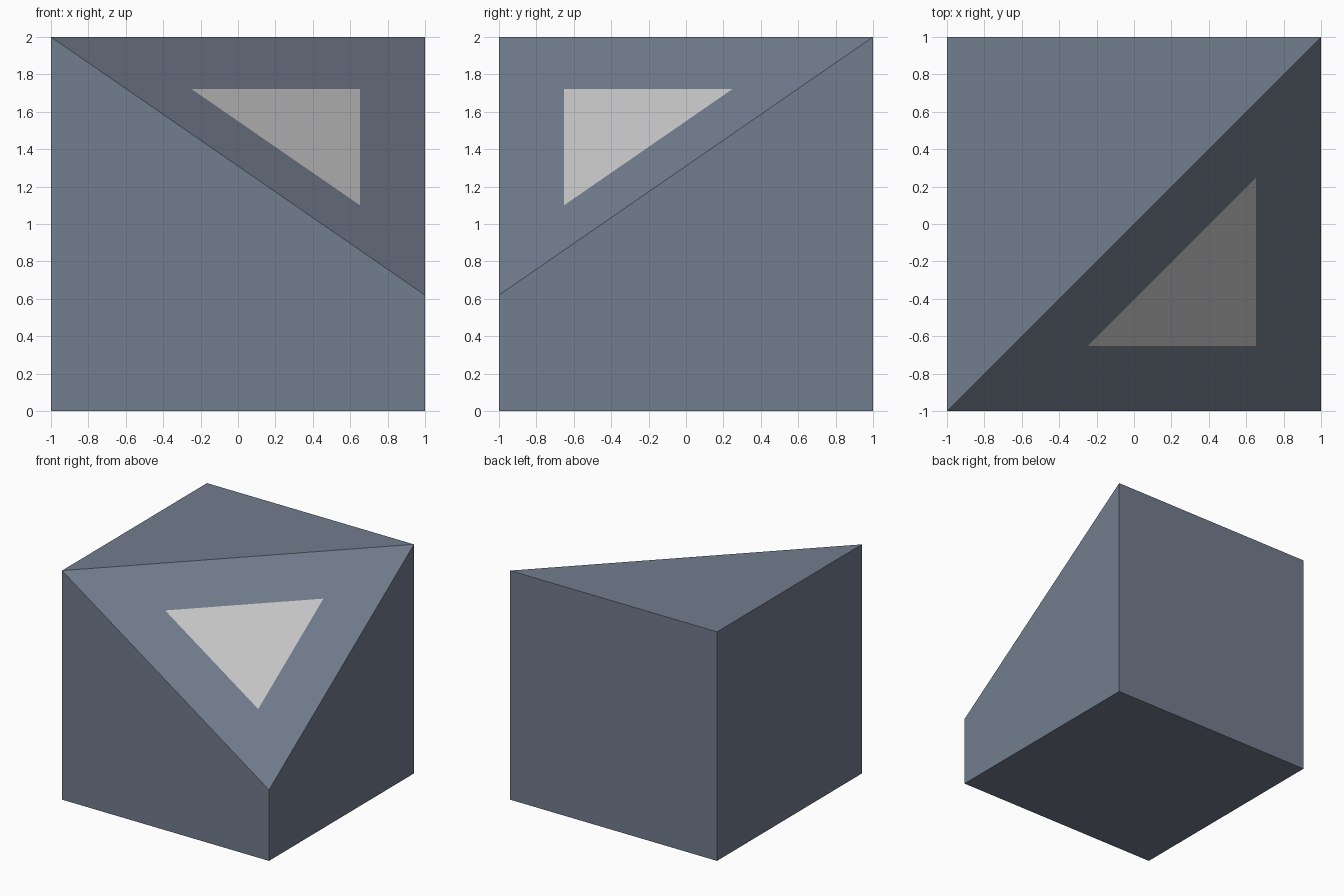
import bpy, bmesh
from mathutils import Vector

if "Cube" in bpy.data.objects:
    bpy.data.objects.remove(bpy.data.objects["Cube"])


def material(name, rgb):
    mat = bpy.data.materials.new(name)
    mat.diffuse_color = (*rgb, 1.0)
    mat.use_nodes = True
    mat.node_tree.nodes["Principled BSDF"].inputs["Base Color"].default_value = mat.diffuse_color
    return mat


CUT_DROP = 1.38    # how far the sliced corner falls below the top
PANEL_MARGIN = 0.40

mesh = bpy.data.meshes.new("cut_corner_block")
block = bpy.data.objects.new("cut_corner_block", mesh)
bpy.context.collection.objects.link(block)
mesh.materials.append(material("slate_blue", (0.17, 0.205, 0.27)))
mesh.materials.append(material("light_grey", (0.58, 0.58, 0.58)))

# Block standing on the ground
bm = bmesh.new()
bmesh.ops.create_cube(bm, size=2.0)
bmesh.ops.translate(bm, verts=bm.verts, vec=(0, 0, 1))

# Slice off the front right top corner along the top diagonal
normal = Vector((CUT_DROP / 2, -CUT_DROP / 2, 1)).normalized()
bmesh.ops.bisect_plane(bm, geom=bm.verts[:] + bm.edges[:] + bm.faces[:],
                       dist=1e-5, plane_co=(0, 0, 2), plane_no=normal,
                       clear_outer=True)
bmesh.ops.holes_fill(bm, edges=[e for e in bm.edges if e.is_boundary])
bmesh.ops.recalc_face_normals(bm, faces=bm.faces)

# Flat triangular panel inset in the slanted face
slope = max(bm.faces, key=lambda f: f.normal.dot(normal))
bmesh.ops.inset_individual(bm, faces=[slope], thickness=PANEL_MARGIN,
                           use_even_offset=True)
slope.material_index = 1

bm.to_mesh(mesh)
bm.free()
